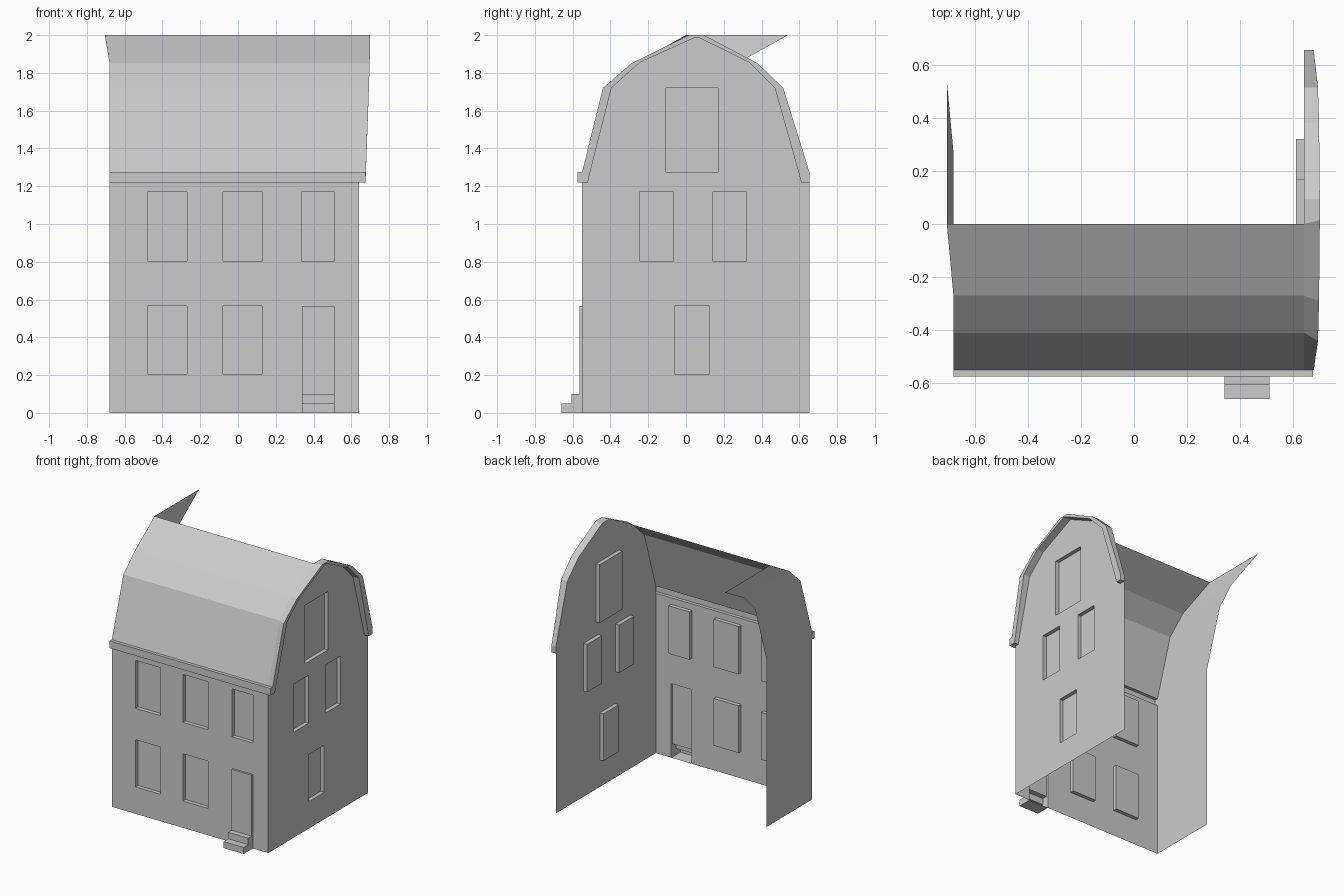
import bpy, bmesh
from mathutils import Vector

if "Cube" in bpy.data.objects:
    bpy.data.objects.remove(bpy.data.objects["Cube"])


def finish(bm, name):
    bmesh.ops.remove_doubles(bm, verts=bm.verts, dist=0.0005)
    me = bpy.data.meshes.new(name)
    bm.to_mesh(me)
    bm.free()
    ob = bpy.data.objects.new(name, me)
    bpy.context.collection.objects.link(ob)
    return ob


def face(bm, pts):
    return bm.faces.new([bm.verts.new(p) for p in pts])


def strips(bm, rows):
    """Quads between successive rows of points."""
    for a, b in zip(rows, rows[1:]):
        for i in range(len(a) - 1):
            face(bm, [a[i], a[i + 1], b[i + 1], b[i]])


def wall(name, outline, windows, place, normal, depth=0.03):
    """Single sheet wall with window niches pushed inward."""
    bm = bmesh.new()
    loops = [outline] + [[(a, c), (b, c), (b, d), (a, d)] for a, b, c, d in windows]
    edges = []
    for lp in loops:
        vs = [bm.verts.new(place(*p)) for p in lp]
        edges += [bm.edges.new((vs[i], vs[i - 1])) for i in range(len(vs))]
    normal = Vector(normal)
    bmesh.ops.triangle_fill(bm, use_beauty=True, use_dissolve=False,
                            edges=edges, normal=normal)
    bm.normal_update()
    for f in bm.faces:
        if f.normal.dot(normal) < 0:
            f.normal_flip()
    for lp in loops[1:]:
        rim = [Vector(place(*p)) for p in lp]
        back = [p - normal * depth for p in rim]
        pane = face(bm, back)
        pane.normal_update()
        if pane.normal.dot(normal) < 0:
            pane.normal_flip()
        strips(bm, [back + back[:1], rim + rim[:1]])
    return finish(bm, name)


L, R, F = -0.68, 0.64, -0.55
roof = [(F, 1.275), (-0.41, 1.72), (-0.27, 1.85), (0, 2.0)]

# Front wall, with a notch left for the door
columns = [(-0.48, -0.27), (-0.08, 0.13), (0.335, 0.51)]
wins = [(*c, 0.805, 1.17) for c in columns] + [(*c, 0.205, 0.565) for c in columns[:2]]
D0, D1 = 0.34, 0.51
wall("front_wall",
     [(L, 0), (D0, 0), (D0, 0.565), (D1, 0.565), (D1, 0), (R, 0), (R, 1.22), (L, 1.22)],
     wins, lambda a, z: (a, F, z), (0, -1, 0))

# Right gable wall
back_slope = [(0.095, 2.0), (0.38, 1.85), (0.515, 1.72), (0.655, 1.27), (0.655, 1.22)]
wall("gable_wall",
     [(F, 0), (F, 1.22)] + roof + back_slope + [(0.655, 0)],
     [(-0.105, 0.17, 1.275, 1.72), (-0.245, -0.065, 0.805, 1.17),
      (0.14, 0.32, 0.805, 1.17), (-0.06, 0.125, 0.205, 0.565)],
     lambda a, z: (R, a, z), (1, 0, 0))

# Left party wall, its rear edge repeating the roof curve
bm = bmesh.new()
lower = [(0, 0), (F, 0)] + roof[:3] + [(0.27, 1.85), (0.14, 1.72), (0, 1.275)]
face(bm, [(L, y, z) for y, z in reversed(lower)])
face(bm, [(L, 0.27, 1.85), (L, -0.27, 1.85), (-0.705, 0, 2), (-0.705, 0.54, 2)])
bmesh.ops.recalc_face_normals(bm, faces=bm.faces)
bm.normal_update()
for f in bm.faces:
    if f.normal.x > 0:
        f.normal_flip()
finish(bm, "party_wall")

# Front roof slope
bm = bmesh.new()
strips(bm, [[(-0.705 if z > 1.9 else L, y, z) for y, z in roof],
            [(R, y, z) for y, z in roof]])
for f in bm.faces:
    f.normal_update()
    if f.normal.z < 0:
        f.normal_flip()
finish(bm, "front_roof")

# Eave board under the roof
bm = bmesh.new()
eave = [(F, 1.22), (-0.575, 1.22), (-0.575, 1.275), (F, 1.275)]
ends = [[(x, y, z) for y, z in eave] for x in (L, 0.675)]
strips(bm, ends)
for e in ends:
    face(bm, e)
bmesh.ops.recalc_face_normals(bm, faces=bm.faces)
finish(bm, "eave_board")

# Overhanging gable trim
outer_wall = [(F, 1.22)] + roof + back_slope
outer = [(F, 1.22), (F, 1.275), (-0.44, 1.72), (-0.29, 1.85), (0.015, 2.0)] + back_slope
inner = [(-0.52, 1.22), (-0.507, 1.275), (-0.395, 1.72), (-0.245, 1.855), (0.05, 1.988),
         (0.065, 1.988), (0.335, 1.855), (0.47, 1.72), (0.597, 1.27), (0.61, 1.22)]
reach = [0.675, 0.677, 0.693, 0.697, 0.70]
reach += reach[::-1]
bm = bmesh.new()
rows = [[(R, y, z) for y, z in outer_wall],
        [(x, y, z) for x, (y, z) in zip(reach, outer)],
        [(x, y, z) for x, (y, z) in zip(reach, inner)],
        [(R, y, z) for y, z in inner]]
strips(bm, rows)
for k in (0, -1):
    face(bm, [r[k] for r in rows])
bmesh.ops.remove_doubles(bm, verts=bm.verts, dist=0.0005)
bmesh.ops.recalc_face_normals(bm, faces=bm.faces)
finish(bm, "gable_trim")

# Door panel and two steps, one hollow stepped profile
bm = bmesh.new()
steps = [(F, 0.565), (-0.565, 0.565), (-0.565, 0.1), (-0.605, 0.1),
         (-0.605, 0.05), (-0.66, 0.05), (-0.66, 0), (F, 0)]
sides = [[(x, y, z) for y, z in steps] for x in (D0, D1)]
strips(bm, sides)
for s in sides:
    face(bm, s)
bmesh.ops.remove_doubles(bm, verts=bm.verts, dist=0.0005)
bmesh.ops.recalc_face_normals(bm, faces=bm.faces)
finish(bm, "door_and_steps")
